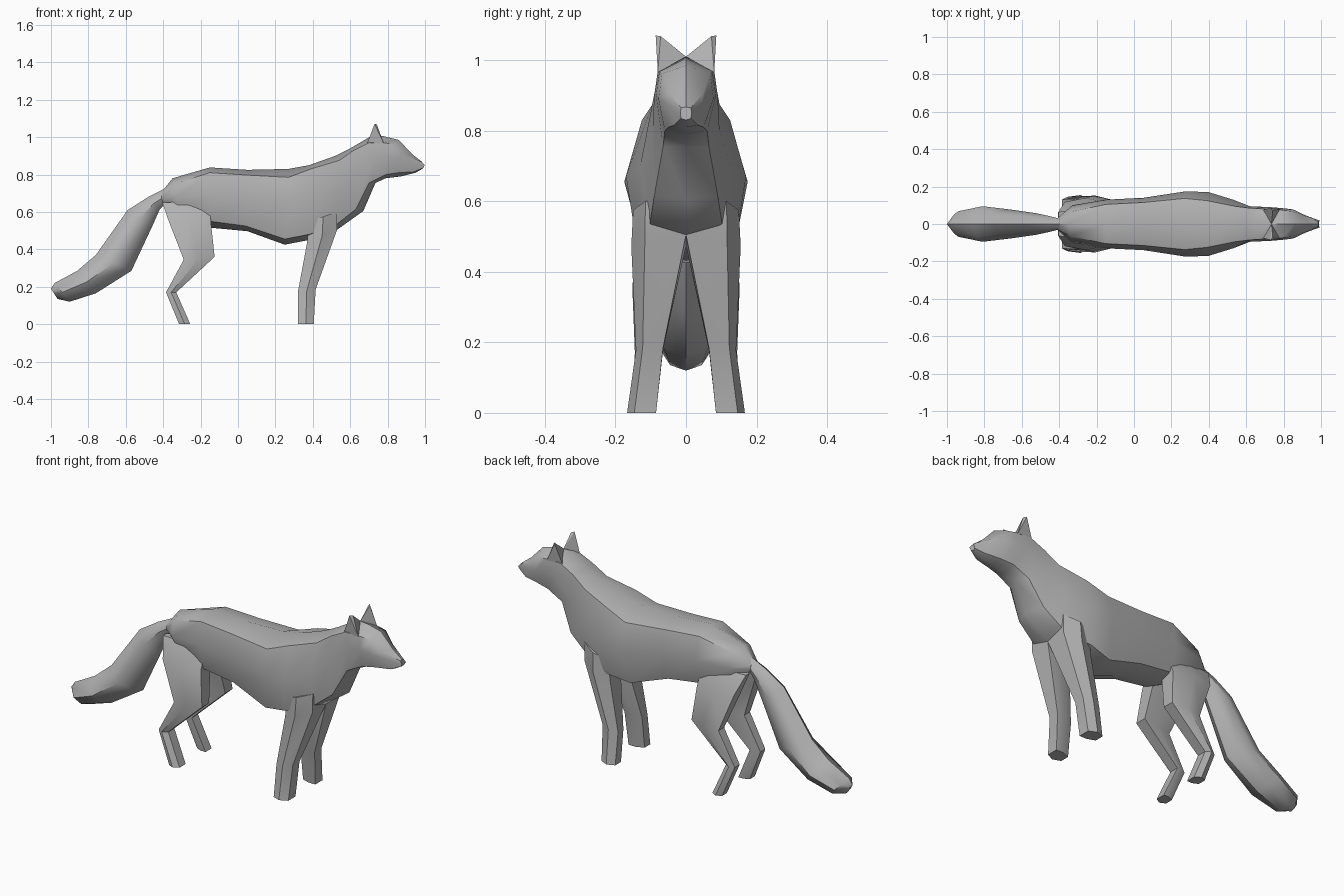
import bpy, bmesh, math

fur = bpy.data.materials.new("grey fur")
fur.diffuse_color = (0.45, 0.45, 0.45, 1)


def finish(bm, name, angle=40):
    bmesh.ops.recalc_face_normals(bm, faces=bm.faces)
    mesh = bpy.data.meshes.new(name)
    bm.to_mesh(mesh)
    bm.free()
    mesh.materials.append(fur)
    obj = bpy.data.objects.new(name, mesh)
    bpy.context.collection.objects.link(obj)
    bpy.ops.object.select_all(action='DESELECT')
    obj.select_set(True)
    bpy.context.view_layer.objects.active = obj
    bpy.ops.object.shade_smooth_by_angle(angle=math.radians(angle))
    return obj


def loft(name, rings, angle=40):
    """Skin a list of closed rings and cap both ends."""
    bm = bmesh.new()
    loops = [[bm.verts.new(p) for p in ring] for ring in rings]
    n = len(loops[0])
    for a, b in zip(loops, loops[1:]):
        for i in range(n):
            j = (i + 1) % n
            bm.faces.new((a[i], a[j], b[j], b[i]))
    bm.faces.new(loops[0])
    bm.faces.new(loops[-1])
    return finish(bm, name, angle)


def full_ring(top, crease, side, low, bottom):
    """Eight-sided ring from one half: top, three side points, bottom."""
    half = [crease, side, low]
    return ([(top[0], 0, top[1])] + half + [(bottom[0], 0, bottom[1])]
            + [(x, -y, z) for x, y, z in reversed(half)])


# Torso and neck: top, back crease, widest point, lower crease, underside
torso = [
    ((-.41, .705), (-.41, .03, .69), (-.41, .03, .67), (-.40, .02, .65), (-.40, .645)),
    ((-.35, .78), (-.34, .065, .75), (-.33, .10, .68), (-.32, .06, .60), (-.32, .60)),
    ((-.15, .838), (-.15, .105, .81), (-.15, .13, .69), (-.15, .09, .55), (-.14, .515)),
    ((.05, .825), (.05, .115, .797), (.05, .14, .67), (.04, .095, .525), (.05, .497)),
    ((.27, .83), (.27, .137, .785), (.28, .175, .655), (.25, .12, .455), (.25, .425)),
    ((.38, .85), (.39, .125, .83), (.40, .17, .67), (.38, .14, .48), (.38, .45)),
    ((.52, .90), (.54, .095, .875), (.53, .13, .70), (.51, .105, .52), (.53, .505)),
    ((.60, .94), (.62, .085, .93), (.62, .095, .80), (.63, .09, .615), (.67, .605)),
]
# Head and muzzle continue the same skin
head = [
    ((.72, 1.01), (.70, .08, .97), (.73, .09, .90), (.70, .065, .755), (.735, .755)),
    ((.78, 1.005), (.79, .075, .968), (.79, .085, .90), (.79, .06, .80), (.79, .78)),
    ((.86, .985), (.84, .068, .962), (.85, .078, .89), (.86, .05, .81), (.87, .79)),
    ((.93, .91), (.90, .048, .905), (.92, .045, .87), (.94, .035, .815), (.95, .81)),
    ((.985, .867), (.985, .014, .865), (.998, .016, .85), (.99, .014, .835), (.985, .83)),
]
loft("body_and_head", [full_ring(*s) for s in torso + head])

# Tail: top point, bottom point, half width
tail = [
    (-.38, .73, -.39, .645, .025),
    (-.48, .68, -.42, .61, .042),
    (-.59, .61, -.46, .52, .058),
    (-.76, .37, -.57, .285, .078),
    (-.86, .285, -.76, .165, .095),
    (-.98, .22, -.90, .12, .068),
    (-1.0, .19, -.965, .135, .012),
]


def tail_ring(xt, zt, xb, zb, w):
    def at(t, k):
        return (xt + (xb - xt) * t, w * k, zt + (zb - zt) * t)
    return full_ring((xt, zt), at(.2, .72), at(.5, 1), at(.85, .65), (xb, zb))


loft("tail", [tail_ring(*s) for s in tail])


# Legs: front x, z; back x, z; inner y, outer y
def leg_ring(xf, zf, xb, zb, yi, yo, side):
    w, xm, zm = yo - yi, (xf + xb) / 2, (zf + zb) / 2
    pts = [(xf, yi, zf), (xf, yi + .75 * w, zf), (xm, yo, zm),
           (xb, yi + .8 * w, zb), (xb, yi + .2 * w, zb), (xm, yi, zm)]
    return [(x, y * side, z) for x, y, z in pts]


front_leg = [
    (.53, .60, .38, .55, .01, .15),
    (.53, .505, .37, .44, .0, .155),
    (.415, .185, .32, .17, .065, .142),
    (.405, 0, .32, 0, .085, .167),
]
hind_leg = [
    (-.15, .66, -.405, .65, .02, .075),
    (-.145, .545, -.37, .55, .03, .14),
    (-.125, .36, -.29, .345, .07, .152),
    (-.33, .17, -.385, .17, .075, .145),
    (-.255, 0, -.315, 0, .085, .155),
]
# Ears: base back, base inner, base front, then a blunt tip
ear = [(.69, .075, .965), (.735, 0, 1.01), (.78, .08, .965),
       (.73, .086, 1.07), (.742, .072, 1.068)]

for side, tag in ((1, "left"), (-1, "right")):
    loft(f"front_leg_{tag}", [leg_ring(*r, side) for r in front_leg], 30)
    loft(f"hind_leg_{tag}", [leg_ring(*r, side) for r in hind_leg], 30)
    bm = bmesh.new()
    verts = [bm.verts.new((x, y * side, z)) for x, y, z in ear]
    bmesh.ops.convex_hull(bm, input=verts)
    finish(bm, f"ear_{tag}", 20)
